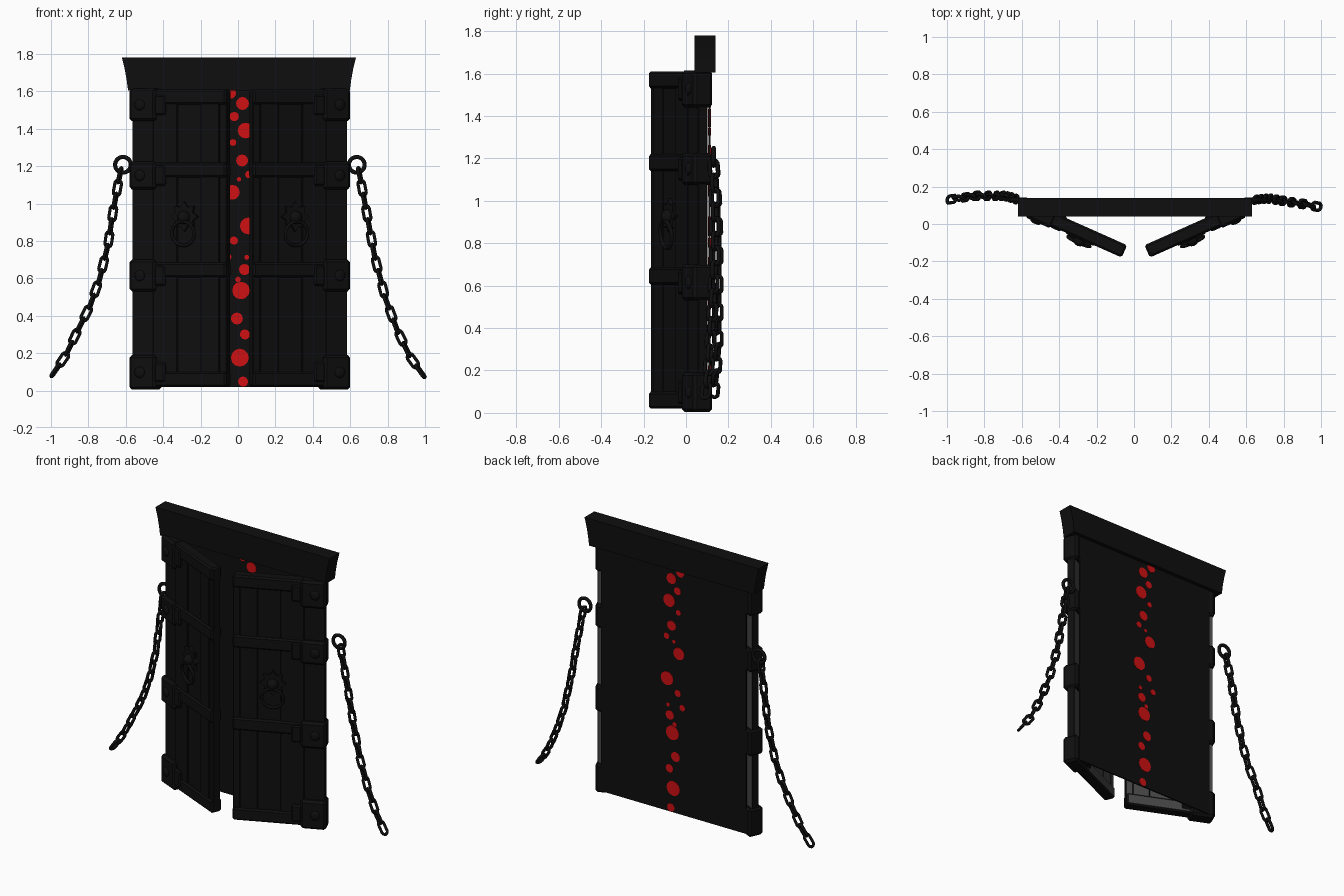
import bpy, bmesh, math
from mathutils import Matrix, Vector

if "Cube" in bpy.data.objects:
    bpy.data.objects.remove(bpy.data.objects["Cube"])


def material(name, col):
    m = bpy.data.materials.new(name)
    m.diffuse_color = (*col, 1)
    m.use_nodes = True
    m.node_tree.nodes["Principled BSDF"].inputs["Base Color"].default_value = m.diffuse_color
    return m


BLACK = material("black iron", (0.0045, 0.0045, 0.0045))
GREY = material("grey inner side", (0.06, 0.06, 0.06))
RED = material("red spots", (0.62, 0.005, 0.006))


def finish(name, bm, mats=(BLACK,), smooth=False):
    me = bpy.data.meshes.new(name)
    bm.to_mesh(me)
    bm.free()
    for m in mats:
        me.materials.append(m)
    if smooth:
        for p in me.polygons:
            p.use_smooth = True
    ob = bpy.data.objects.new(name, me)
    bpy.context.collection.objects.link(ob)
    return ob


def box(bm, x0, x1, y0, y1, z0, z1, bevel=0):
    mat = Matrix.Translation(((x0 + x1) / 2, (y0 + y1) / 2, (z0 + z1) / 2)) \
        @ Matrix.Diagonal((x1 - x0, y1 - y0, z1 - z0, 1))
    vs = bmesh.ops.create_cube(bm, size=1, matrix=mat)["verts"]
    if bevel:
        es = list({e for v in vs for e in v.link_edges})
        bmesh.ops.bevel(bm, geom=es, offset=bevel, segments=1, affect='EDGES')


def loop(bm, mat, R, r, stretch=0.0, n=16, k=8):
    """Ring lying in local XZ, lengthened along Z by 2 * stretch."""
    rows = []
    for i in range(n):
        a = 2 * math.pi * (i + 0.5) / n
        ctr = Vector((R * math.cos(a), 0, R * math.sin(a) + math.copysign(stretch, math.sin(a))))
        out = Vector((math.cos(a), 0, math.sin(a)))
        rows.append([bm.verts.new(mat @ (ctr + out * r * math.cos(b) + Vector((0, r * math.sin(b), 0))))
                     for b in (2 * math.pi * j / k for j in range(k))])
    for i in range(n):
        p, q = rows[i], rows[(i + 1) % n]
        for j in range(k):
            bm.faces.new((p[j], p[(j + 1) % k], q[(j + 1) % k], q[j]))


# Door frame of reference: X runs from hinge to door tip, Y is the outside
ang = math.radians(24)
ca, sa = math.cos(ang), math.sin(ang)
DOOR = Matrix(((-ca, sa, 0, 0.488), (-sa, -ca, 0, 0.045), (0, 0, 1, 0), (0, 0, 0, 1)))
SHIFT = Matrix.Translation((0.0095, 0, 0))


def on_both_doors(name, build, mats=(BLACK,), smooth=False):
    for side, sx in (("right", 1), ("left", -1)):
        bm = bmesh.new()
        build(bm)
        bmesh.ops.recalc_face_normals(bm, faces=bm.faces)
        if len(mats) > 1:  # the inside of the door is grey
            bm.normal_update()
            for f in bm.faces:
                f.material_index = 1 if f.normal.y < -0.9 else 0
        bm.transform(SHIFT @ Matrix.Diagonal((sx, 1, 1, 1)) @ DOOR)
        bmesh.ops.recalc_face_normals(bm, faces=bm.faces)
        finish(f"{side}_{name}", bm, mats, smooth)


def planks(bm):
    edges = [-0.085, 0.04, 0.18, 0.32, 0.425, 0.468]
    for i in range(5):
        t = 0.028 if i % 2 else 0.023
        box(bm, edges[i], edges[i + 1], -0.025, t, 0.03, 1.6, 0.003)


def bars(bm):
    for z in (0.02, 0.605, 1.14, 1.53):
        box(bm, -0.08, 0.468, -0.035, 0.037, z, z + 0.08, 0.01)


COLLARS = ((0.005, 0.19), (0.53, 0.7), (1.075, 1.225), (1.44, 1.615))


def collars(bm):
    for z0, z1 in COLLARS:
        box(bm, -0.095, 0.06, -0.05, 0.05, z0, z1, 0.014)
        m = (z0 + z1) / 2
        box(bm, 0.05, 0.115, -0.045, 0.045, m - 0.055, m + 0.055, 0.01)


def bolts(bm):
    for z0, z1 in COLLARS:
        bmesh.ops.create_uvsphere(bm, u_segments=12, v_segments=8, radius=0.03,
                                  matrix=Matrix.Translation((-0.03, 0.05, (z0 + z1) / 2))
                                  @ Matrix.Diagonal((1, 0.4, 1, 1)))


KX = 0.225


def knocker_plate(bm):  # star shaped plate
    pts = []
    for i in range(16):
        a = math.pi * i / 8 + math.pi / 2
        r = 0.08 if i % 2 == 0 else 0.055
        pts.append((KX + r * math.cos(a), 0.93 + r * math.sin(a)))
    f = bm.faces.new([bm.verts.new((x, 0.02, z)) for x, z in pts])
    g = bmesh.ops.extrude_face_region(bm, geom=[f])["geom"]
    for v in g:
        if isinstance(v, bmesh.types.BMVert):
            v.co.y = 0.042


def knocker_ring(bm):
    loop(bm, Matrix.Translation((KX, 0.052, 0.84)) @ Matrix.Rotation(-0.12, 4, 'X'),
         0.065, 0.009, n=24)
    bmesh.ops.create_uvsphere(bm, u_segments=12, v_segments=8, radius=0.035,
                              matrix=Matrix.Translation((KX, 0.042, 0.925)))


on_both_doors("door_planks", planks, (BLACK, GREY))
on_both_doors("door_bars", bars, (BLACK, GREY))
on_both_doors("hinge_collars", collars)
on_both_doors("hinge_bolts", bolts, smooth=True)
on_both_doors("knocker_plate", knocker_plate)
on_both_doors("knocker_ring", knocker_ring, smooth=True)

# Lintel with flared ends
bm = bmesh.new()
half = [(0.593, 1.605), (0.6, 1.66), (0.611, 1.72), (0.626, 1.78)]
outline = half + [(-x, z) for x, z in reversed(half)]
f = bm.faces.new([bm.verts.new((x + 0.005, 0.04, z)) for x, z in outline])
g = bmesh.ops.extrude_face_region(bm, geom=[f])["geom"]
bmesh.ops.translate(bm, vec=(0, 0.1, 0), verts=[v for v in g if isinstance(v, bmesh.types.BMVert)])
bmesh.ops.recalc_face_normals(bm, faces=bm.faces)
finish("lintel", bm)

# Back panel
bm = bmesh.new()
box(bm, -0.51, 0.53, 0.105, 0.115, 0.02, 1.63)
finish("back_panel", bm)

# Red spots showing on both sides of the panel: x, z, radius
SPOTS = [(-.04, 1.59, .03), (.024, 1.535, .035), (-.02, 1.465, .025), (.04, 1.39, .042),
         (-.027, 1.326, .018), (.022, 1.23, .032), (.058, 1.155, .02), (.005, 1.13, .012),
         (-.03, 1.06, .04), (.055, .88, .045), (-.022, .802, .022), (.047, .712, .013),
         (-.055, .715, .02), (.035, .647, .03), (0, .594, .015), (.016, .535, .047),
         (-.006, .385, .032), (.037, .30, .027), (.01, .176, .048), (.027, .048, .027)]
bm = bmesh.new()
for x, z, r in SPOTS:
    bmesh.ops.create_cone(bm, cap_ends=True, segments=12, radius1=r, radius2=r, depth=0.014,
                          matrix=Matrix.Translation((x, 0.11, z)) @ Matrix.Rotation(math.pi / 2, 4, 'X'))
finish("red_spots", bm, (RED,))


# Hanging chains
def chain(name, ring, pts, count):
    bm = bmesh.new()
    loop(bm, Matrix.Translation(ring), 0.042, 0.011, n=24)
    pts = [Vector(p) for p in pts]
    seg = [(b - a).length for a, b in zip(pts, pts[1:])]
    total = sum(seg)
    for i in range(count):
        d = total * (i + 0.5) / count
        j = 0
        while j < len(seg) - 1 and d > seg[j]:
            d -= seg[j]
            j += 1
        t = (pts[j + 1] - pts[j]).normalized()
        side = Vector((0, 1, 0)).cross(t).normalized()
        nrm = t.cross(side)
        rot = Matrix((side, nrm, t)).transposed().to_4x4()
        twist = Matrix.Rotation(math.radians(25 if i % 2 else 105), 4, 'Z')
        loop(bm, Matrix.Translation(pts[j] + t * d) @ rot @ twist, 0.02, 0.0095, 0.021, n=14, k=6)
    bmesh.ops.recalc_face_normals(bm, faces=bm.faces)
    finish(name, bm, smooth=True)


chain("left_chain", (-0.615, 0.13, 1.207),
      [(-.625, .13, 1.185), (-.636, .135, 1.13), (-.668, .145, .957), (-.695, .15, .78), (-.738, .15, .604),
       (-.79, .15, .455), (-.86, .15, .315), (-.92, .14, .19), (-.995, .13, .08)], 17)
chain("right_chain", (0.635, 0.13, 1.207),
      [(.643, .13, 1.185), (.65, .13, 1.155), (.69, .135, .94), (.73, .135, .72), (.79, .125, .487),
       (.85, .115, .326), (.92, .105, .18), (.995, .09, .075)], 17)
